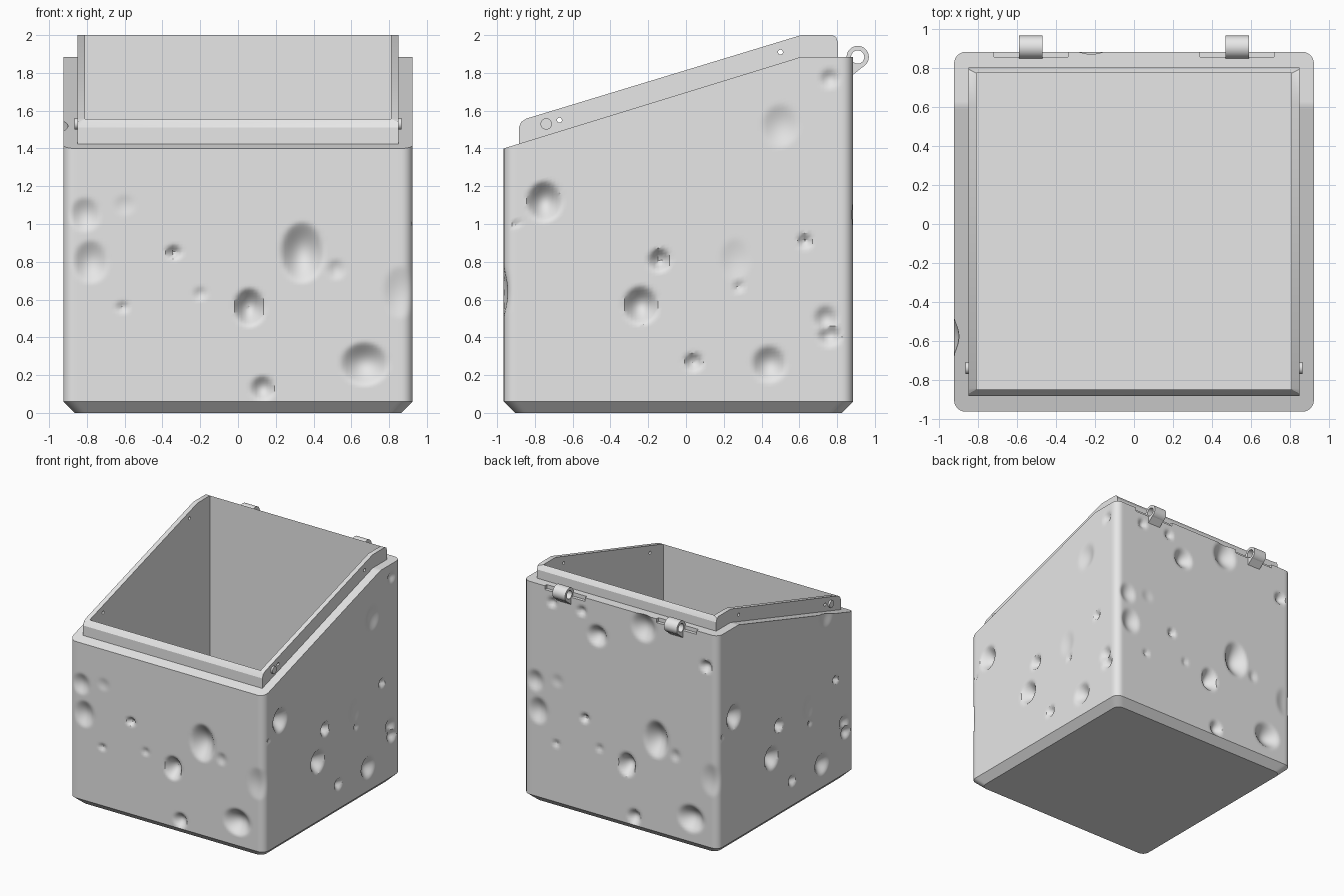
import bpy, bmesh, math
from mathutils import Matrix

cube = bpy.data.objects.get("Cube")
if cube:
    bpy.data.objects.remove(cube, do_unlink=True)

grey = bpy.data.materials.new("light_grey")
grey.use_nodes = True
grey.diffuse_color = (0.8, 0.8, 0.8, 1)
grey.node_tree.nodes["Principled BSDF"].inputs["Base Color"].default_value = (0.8, 0.8, 0.8, 1)

HALF, FRONT, BACK, KINK = 0.925, -0.965, 0.885, 0.61
INNER = (0.81, -0.85, 0.775)
SHIFT = FRONT + BACK


def finish(name, bm):
    bmesh.ops.remove_doubles(bm, verts=bm.verts[:], dist=1e-5)
    bmesh.ops.recalc_face_normals(bm, faces=bm.faces[:])
    mesh = bpy.data.meshes.new(name)
    bm.to_mesh(mesh)
    bm.free()
    mesh.materials.append(grey)
    ob = bpy.data.objects.new(name, mesh)
    bpy.context.collection.objects.link(ob)
    return ob


def activate(ob):
    bpy.ops.object.select_all(action='DESELECT')
    ob.select_set(True)
    bpy.context.view_layer.objects.active = ob


def smooth(ob):
    activate(ob)
    bpy.ops.object.shade_smooth_by_angle(angle=math.radians(35))


def loft(name, rings, closed=False):
    bm = bmesh.new()
    loops = [[bm.verts.new(p) for p in ring] for ring in rings]
    pairs = list(zip(loops, loops[1:])) + ([(loops[-1], loops[0])] if closed else [])
    for a, b in pairs:
        for i in range(len(a)):
            bm.faces.new((a[i - 1], a[i], b[i], b[i - 1]))
    if not closed:
        bm.faces.new(loops[0][::-1])
        bm.faces.new(loops[-1])
    return finish(name, bm)


def span(a, b, n):
    return [a + (b - a) * i / n for i in range(n)]


def interp(y, table):
    for (y0, z0), (y1, z1) in zip(table, table[1:]):
        if y <= y1:
            return z0 + (z1 - z0) * max(0, y - y0) / (y1 - y0)
    return table[-1][1]


def body_top(y):
    return interp(y, [(FRONT, 1.4), (KINK, 1.885), (BACK, 1.885)])


def rim_top(y):
    return interp(y, [(-0.885, 1.51), (-0.872, 1.54), (-0.845, 1.558),
                      (KINK, 2), (0.775, 2), (0.795, 1.99), (0.805, 1.96)])


def clamp(ring, half, y0, y1):
    return [(max(-half, min(half, x)), max(y0, min(y1, y))) for x, y in ring]


def lift(ring, height):
    return [(x, y, height(y)) for x, y in ring]


def outline(r):
    """Finely divided rounded rectangle, anticlockwise from the front."""
    pts = []

    def corner(cx, cy, start):
        for i in range(7):
            a = math.radians(start + 15 * i)
            pts.append((cx + r * math.cos(a), cy + r * math.sin(a)))
    side = span(FRONT + r, KINK, 76)[1:] + span(KINK, BACK - r, 11)
    wide = span(-HALF + r, HALF - r, 90)[1:]
    pts.extend((x, FRONT) for x in wide)
    corner(HALF - r, FRONT + r, -90)
    pts.extend((HALF, y) for y in side)
    corner(HALF - r, BACK - r, 0)
    pts.extend((x, BACK) for x in reversed(wide))
    corner(-HALF + r, BACK - r, 90)
    pts.extend((-HALF, y) for y in reversed(side))
    corner(-HALF + r, FRONT + r, 180)
    return pts


# Craters: across, height, half width, half height, depth
wide_pits = [(-.81, 1.05, .07, .08, .03), (-.78, .8, .08, .1, .04), (-.34, .85, .035, .035, .04),
             (-.61, .56, .03, .03, .02), (-.6, 1.1, .05, .05, .008), (-.2, .63, .03, .035, .015),
             (.06, .56, .07, .09, .08), (.34, .85, .1, .14, .08), (.52, .76, .04, .05, .015),
             (.67, .26, .11, .1, .07), (.13, .13, .055, .06, .045), (.86, .64, .08, .12, .02)]
back_pits = [(-.22, 1.59, .08, .08, .06), (.22, 1.78, .1, .11, .06), (.81, 1.6, .05, .05, .04),
             (-.65, 1.76, .04, .04, .03), (-.37, 1.76, .04, .04, .03)]
side_pits = [(-.75, 1.12, .08, .095, .08), (-.9, 1.0, .02, .02, .015), (-.14, .81, .05, .055, .06),
             (-.24, .57, .08, .09, .08), (.04, .27, .045, .045, .04), (.44, .26, .08, .085, .055),
             (.74, .5, .055, .06, .035), (.76, .41, .055, .05, .04), (.63, .91, .035, .035, .035),
             (.28, .67, .025, .03, .02), (.26, .81, .07, .1, .012), (.5, 1.52, .085, .1, .025),
             (.76, 1.77, .045, .045, .025)]


def dent(pits, s, z, offset):
    """Inward push of a wall point, fading out around the corners."""
    fade = 1 - offset / 0.065
    if fade <= 0:
        return 0
    push = 0
    for cx, cz, rx, rz, depth in pits:
        d = ((s - cx) / rx) ** 2 + ((z - cz) / rz) ** 2
        if d < 1.4:
            push = max(push, depth * (1 - d / 1.4) ** 1.5)
    return push * fade


def crater(p):
    x, y, z = p
    dy = dent(wide_pits, x, z, y - FRONT) - dent(wide_pits + back_pits, -x, z, BACK - y)
    dx = dent(side_pits, SHIFT - y, z, x + HALF) - dent(side_pits, y, z, HALF - x)
    return (x + dx, y + dy, z)


# Bin body: chamfered base, cratered walls, sloping ledge, inner tub
edge = outline(0.06)
ROWS = 96
rings = [lift(clamp([(x * 0.935, (y - SHIFT / 2) * 0.935 + SHIFT / 2) for x, y in edge],
                    1, -1, 1), lambda y: 0)]
for k in range(ROWS + 1):
    t = k / ROWS
    rings.append([crater(p) for p in lift(edge, lambda y: 0.06 + t * (body_top(y) - 0.06))])
inside = clamp(edge, *INNER)
rings += [lift(inside, body_top), lift(inside, lambda y: 0.1)]
body = loft("bin_body", rings)

# Raised rim around the opening
ys = [-0.885, -0.872, -0.86, -0.845, KINK, 0.775, 0.785, 0.795, 0.805]
frame = [(0.85, y) for y in ys] + [(-0.85, y) for y in reversed(ys)]
inner = clamp(frame, *INNER)
rim = loft("opening_rim", [lift(frame, lambda y: body_top(y) - 0.002), lift(frame, rim_top),
                           lift(inner, rim_top), lift(inner, lambda y: body_top(y) - 0.002)], True)


def box(name, size, at):
    bm = bmesh.new()
    bmesh.ops.create_cube(bm, size=1, matrix=Matrix.Translation(at) @ Matrix.Diagonal((*size, 1)))
    return finish(name, bm)


def rod(name, r, length, at):
    bm = bmesh.new()
    bmesh.ops.create_cone(bm, cap_ends=True, segments=24, radius1=r, radius2=r, depth=length,
                          matrix=Matrix.Translation(at) @ Matrix.Rotation(math.pi / 2, 4, 'Y'))
    return finish(name, bm)


def cut(ob, cutter):
    cutter.hide_render = True
    mod = ob.modifiers.new("cut", 'BOOLEAN')
    mod.operation, mod.solver, mod.object = 'DIFFERENCE', 'EXACT', cutter
    activate(ob)
    bpy.ops.object.modifier_apply(modifier=mod.name)
    bpy.data.objects.remove(cutter, do_unlink=True)


# Hinge recesses in the back ledge and small holes in the rim
for side in (-1, 1):
    cut(body, box("recess_cutter", (0.38, 0.06, 0.08), (side * 0.53, 0.888, 1.893)))
for y, z in ((-0.67, 1.55), (0.5, 1.91)):
    cut(rim, rod("hole_cutter", 0.013, 2.2, (0, y, z)))
smooth(body)
smooth(rim)


def ring_at(x, r):
    return [(x, 0.909 + r * math.cos(math.tau * i / 28), 1.884 + r * math.sin(math.tau * i / 28))
            for i in range(28)]


# Hinges with hollow barrels and tapering tongues, and the pivot pins
for side, word in ((1, "left"), (-1, "right")):
    lo, hi = side * 0.53 - 0.06, side * 0.53 + 0.06
    smooth(loft(word + "_hinge_barrel", [ring_at(lo, 0.059), ring_at(hi, 0.059),
                                         ring_at(hi, 0.035), ring_at(lo, 0.035)], True))
    tongue = [(0.835, 1.885), (0.835, 1.78), (0.884, 1.79), (0.952, 1.845),
              (0.93, 1.842), (0.9, 1.84), (0.868, 1.86), (0.86, 1.885)]
    loft(word + "_hinge_tongue", [[(x, y, z) for y, z in tongue] for x in (lo, hi)])
    smooth(rod(word + "_pivot_pin", 0.03, 0.03, (side * 0.85, -0.74, 1.53)))
